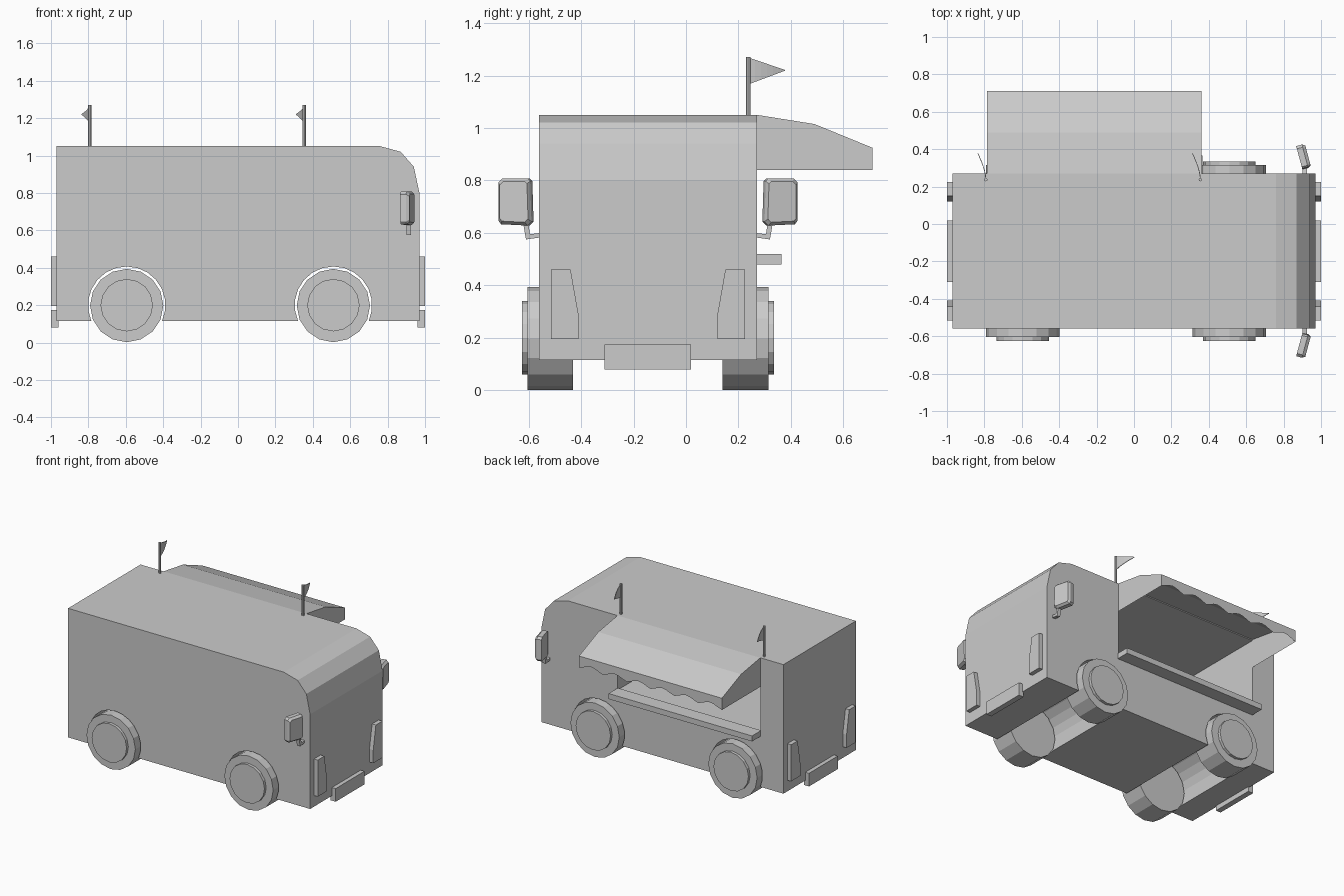
import bpy, bmesh, math
from mathutils import Vector, Matrix

if "Cube" in bpy.data.objects:
    bpy.data.objects.remove(bpy.data.objects["Cube"])

MID = -0.145                 # centre plane of the truck body in y
AXLES = (-0.595, 0.51)


def make(name, verts, faces, recalc=True):
    bm = bmesh.new()
    vs = [bm.verts.new(v) for v in verts]
    for f in faces:
        bm.faces.new([vs[i] for i in f])
    if recalc:
        bmesh.ops.recalc_face_normals(bm, faces=bm.faces)
    me = bpy.data.meshes.new(name)
    bm.to_mesh(me)
    bm.free()
    ob = bpy.data.objects.new(name, me)
    bpy.context.collection.objects.link(ob)
    return ob


def prism(name, pts, lo, hi, axis):
    """Extrude a 2D profile: (x, z) along y, or (y, z) along x."""
    n = len(pts)
    put = (lambda a, b, t: (a, t, b)) if axis == 'y' else (lambda a, b, t: (t, a, b))
    verts = [put(a, b, t) for t in (lo, hi) for a, b in pts]
    faces = [list(range(n)), list(range(n, 2 * n))]
    faces += [[i, (i + 1) % n, n + (i + 1) % n, n + i] for i in range(n)]
    return make(name, verts, faces)


def box(name, x, y, z):
    return prism(name, [(x[0], z[0]), (x[1], z[0]), (x[1], z[1]), (x[0], z[1])], y[0], y[1], 'y')


def cylinder(name, r, depth, loc, sides, along_y=True):
    bm = bmesh.new()
    bmesh.ops.create_cone(bm, cap_ends=True, segments=sides, radius1=r, radius2=r, depth=depth)
    turn = Matrix.Rotation(math.pi / 2, 4, 'X') if along_y else Matrix()
    bm.transform(Matrix.Translation(loc) @ turn)
    me = bpy.data.meshes.new(name)
    bm.to_mesh(me)
    bm.free()
    ob = bpy.data.objects.new(name, me)
    bpy.context.collection.objects.link(ob)
    return ob


# Body: side profile with two wheel arches, rounded at the windscreen
FLOOR, ARCH = 0.115, 0.207
profile = [(-0.97, FLOOR)]
a0 = math.asin((0.2 - FLOOR) / ARCH)
for cx in AXLES:
    for i in range(15):
        a = math.pi + a0 - (math.pi + 2 * a0) * i / 14
        profile.append((cx + ARCH * math.cos(a), 0.2 + ARCH * math.sin(a)))
profile += [(0.97, FLOOR), (0.97, 0.80), (0.94, 0.94), (0.87, 1.02), (0.76, 1.05), (-0.97, 1.05)]
body = prism("truck_body", profile, -0.56, 0.27, 'y')

# Serving window cut into the body
cutter = box("window_cutter", (-0.785, 0.36), (-0.55, 0.4), (0.51, 1.043))
cutter.hide_render = True
cutter.hide_viewport = True
cut = body.modifiers.new("window", 'BOOLEAN')
cut.operation = 'DIFFERENCE'
cut.solver = 'EXACT'
cut.object = cutter

# Counter shelf
box("serving_shelf", (-0.785, 0.365), (0.26, 0.365), (0.48, 0.52))

# Awning: open shell with closed sides and a wavy front edge
slope = [(0.27, 1.05), (0.49, 1.015), (0.71, 0.925)]
ends = (-0.785, 0.36)
N = 36
verts = [(x, y, z) for x in ends for y, z in slope + [(0.71, 0.84), (0.27, 0.84)]]
faces = [[0, 1, 2, 3, 4], [5, 6, 7, 8, 9], [0, 1, 6, 5], [1, 2, 7, 6]]
wave = []
for i in range(1, N):
    t = i / N
    wave.append(len(verts))
    verts.append((ends[0] + (ends[1] - ends[0]) * t, 0.71,
                  0.84 + 0.03 * abs(math.sin(6 * math.pi * t)) ** 1.5))
faces.append([2, 3] + wave + [8, 7])
make("awning", verts, faces)

# Wheels with hubs
for cx in AXLES:
    for s in (-1, 1):
        cylinder("wheel", 0.196, 0.175, (cx, MID + s * 0.3725, 0.198), 16)
        cylinder("hub", 0.14, 0.05, (cx, MID + s * 0.455, 0.2), 16)

# Lights and number plates at both ends
lamp = [(0.37, 0.46), (0.295, 0.46), (0.265, 0.29), (0.265, 0.195), (0.37, 0.195)]
for e in (-1, 1):
    lo, hi = sorted((e * 0.96, e * 1.0))
    for s in (-1, 1):
        prism("lamp", [(MID + s * y, z) for y, z in lamp], lo, hi, 'x')
    box("plate", (lo, hi), (-0.31, 0.02), (0.08, 0.175))

# Wing mirrors: chamfered, slightly turned heads on bent arms
for s in (-1, 1):
    head = [(-0.065, -0.075), (-0.05, -0.09), (0.055, -0.085), (0.065, -0.072),
            (0.065, 0.075), (0.05, 0.09), (-0.05, 0.09), (-0.06, 0.08)]
    n = len(head)
    rot = Matrix.Rotation(math.radians(15), 4, 'Z')
    vs = []
    for t, k in ((-0.024, 1), (0.008, 1), (0.024, 0.86)):
        for y, z in head:
            p = rot @ Vector((t, y * k, z * k))
            vs.append((0.907 + p.x, MID + s * (0.505 + p.y), 0.718 + p.z))
    fs = [list(range(n)), list(range(2 * n, 3 * n))]
    fs += [[r * n + i, r * n + (i + 1) % n, (r + 1) * n + (i + 1) % n, (r + 1) * n + i]
           for r in range(2) for i in range(n)]
    make("mirror_head", vs, fs)
    arm = [(0.41, 0.583), (0.465, 0.575), (0.478, 0.65), (0.458, 0.65), (0.45, 0.595), (0.41, 0.6)]
    prism("mirror_arm", [(MID + s * y, z) for y, z in arm], 0.9, 0.925, 'x')

# Pennants: pole with a curved triangular flag
for px in (-0.792, 0.355):
    cylinder("flag_pole", 0.009, 0.225, (px, 0.237, 1.1575), 8, along_y=False)
    vs, fs = [], []
    M = 6
    for i in range(M + 1):
        t = i / M
        x, y = px - 0.043 * t ** 1.6, 0.24 + 0.137 * t
        w = 1 - 0.97 * t
        for dx in (-0.002, 0.002):
            vs += [(x + dx, y, 1.22 - 0.053 * w), (x + dx, y, 1.22 + 0.048 * w)]
    for i in range(M):
        a, b = 4 * i, 4 * i + 4
        for p, q in ((0, 1), (1, 3), (3, 2), (2, 0)):
            fs.append([a + p, a + q, b + q, b + p])
    fs += [[0, 1, 3, 2], [4 * M, 4 * M + 1, 4 * M + 3, 4 * M + 2]]
    make("flag", vs, fs)
